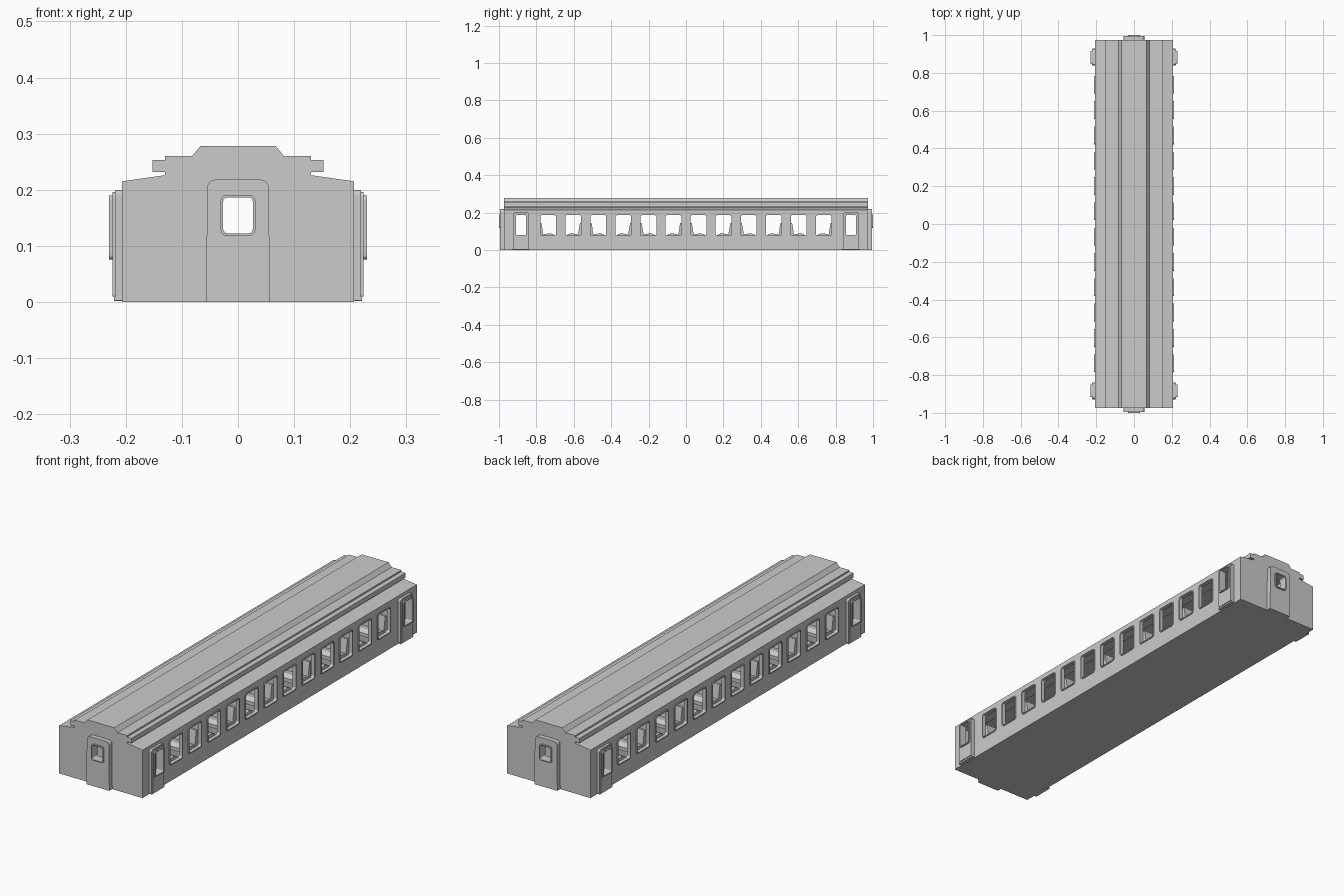
import bpy, bmesh, math

if "Cube" in bpy.data.objects:
    bpy.data.objects.remove(bpy.data.objects["Cube"])

mat = bpy.data.materials.new("plain_grey")
mat.diffuse_color = (0.6, 0.6, 0.6, 1)
mat.use_nodes = True
mat.node_tree.nodes["Principled BSDF"].inputs["Base Color"].default_value = mat.diffuse_color


def rrect(u0, u1, v0, v1, r, bottom_r=None, n=4):
    """Rounded rectangle outline, counter-clockwise."""
    rb = r if bottom_r is None else bottom_r
    pts = []
    for cx, cy, rr, a0 in ((u1 - rb, v0 + rb, rb, -90), (u1 - r, v1 - r, r, 0),
                           (u0 + r, v1 - r, r, 90), (u0 + rb, v0 + rb, rb, 180)):
        for i in range(n + 1):
            a = math.radians(a0 + 90 * i / n)
            pts.append((cx + rr * math.cos(a), cy + rr * math.sin(a)))
    return pts


def add_prism(bm, axis, a, b, outer, inner=None):
    """Extrude an outline from a to b along x or y; an inner outline makes a ring."""
    def ring(w, pts):
        return [bm.verts.new((w, u, v) if axis == "x" else (u, w, v)) for u, v in pts]

    def bridge(p, q):
        n = len(p)
        for i in range(n):
            j = (i + 1) % n
            bm.faces.new((p[i], p[j], q[j], q[i]))
    oa, ob = ring(a, outer), ring(b, outer)
    bridge(oa, ob)
    if inner:
        ia, ib = ring(a, inner), ring(b, inner)
        bridge(ia, ib)
        bridge(oa, ia)
        bridge(ob, ib)
    else:
        bm.faces.new(oa)
        bm.faces.new(ob)


def finish(name, bm):
    bmesh.ops.remove_doubles(bm, verts=bm.verts, dist=1e-5)
    bmesh.ops.recalc_face_normals(bm, faces=bm.faces)
    me = bpy.data.meshes.new(name)
    bm.to_mesh(me)
    bm.free()
    me.materials.append(mat)
    ob = bpy.data.objects.new(name, me)
    bpy.context.collection.objects.link(ob)
    return ob


def prism(name, *args):
    bm = bmesh.new()
    add_prism(bm, *args)
    return finish(name, bm)


def mirrored(half):
    return half + [(-x, z) for x, z in reversed(half)]


WINDOWS = [-0.737 + 0.134 * i for i in range(12)]
DOOR_Y = 0.883

# body with stepped clerestory roof
body = prism("carriage_body", "y", -0.973, 0.973, mirrored([
    (0.207, 0), (0.207, 0.215), (0.13, 0.226), (0.13, 0.232), (0.152, 0.232),
    (0.152, 0.253), (0.13, 0.253), (0.13, 0.26), (0.082, 0.26), (0.067, 0.278)]))

# hollow interior
cavity = prism("interior_cutter", "y", -0.96, 0.96, mirrored([
    (0.195, 0.012), (0.195, 0.206), (0.12, 0.216), (0.11, 0.245), (0.07, 0.25)]))

# openings for side windows, side doors and end doors
side_bm = bmesh.new()
for y in WINDOWS:
    add_prism(side_bm, "x", -0.3, 0.3, rrect(y - 0.043, y + 0.043, 0.076, 0.187, 0.008))
for y in (-DOOR_Y, DOOR_Y):
    add_prism(side_bm, "x", -0.3, 0.3, rrect(y - 0.027, y + 0.027, 0.08, 0.187, 0.005))
sides = finish("side_window_cutter", side_bm)
ends = prism("end_window_cutter", "y", -1.2, 1.2, rrect(-0.027, 0.027, 0.122, 0.187, 0.008))

bpy.context.view_layer.objects.active = body
for cutter in (cavity, sides, ends):
    m = body.modifiers.new("cut", "BOOLEAN")
    m.operation = "DIFFERENCE"
    m.solver = "EXACT"
    m.object = cutter
    bpy.ops.object.modifier_apply(modifier=m.name)
    bpy.data.objects.remove(cutter)

for s, side in ((1, "right"), (-1, "left")):
    # thin raised window frames
    for i, y in enumerate(WINDOWS):
        prism(f"window_frame_{side}_{i + 1}", "x", s * 0.194, s * 0.211,
              rrect(y - 0.047, y + 0.047, 0.072, 0.191, 0.011),
              rrect(y - 0.042, y + 0.042, 0.077, 0.186, 0.008))
    for d, end in ((-1, "front"), (1, "back")):
        y = d * DOOR_Y
        hole = rrect(y - 0.0265, y + 0.0265, 0.0805, 0.1865, 0.005)
        # side door, its raised leaf, window frame and step
        prism(f"side_door_surround_{side}_{end}", "x", s * 0.2, s * 0.219,
              rrect(y - 0.043, y + 0.043, 0.006, 0.2, 0.01, 0.002), hole)
        prism(f"side_door_leaf_{side}_{end}", "x", s * 0.21, s * 0.2235,
              rrect(y - 0.04, y + 0.04, 0.01, 0.196, 0.01, 0.002), hole)
        prism(f"side_door_window_frame_{side}_{end}", "x", s * 0.215, s * 0.23,
              rrect(y - 0.033, y + 0.033, 0.076, 0.19, 0.008), hole)
        prism(f"side_door_step_{side}_{end}", "x", s * 0.2, s * 0.221,
              rrect(y - 0.045, y + 0.045, 0.002, 0.009, 0.001))

# end doors with raised window frames
for d, end in ((-1, "front"), (1, "back")):
    hole = rrect(-0.0265, 0.0265, 0.1225, 0.1865, 0.008)
    outline = [(x * (1.03 if z < 0.01 else 1), z)
               for x, z in rrect(-0.055, 0.055, 0.0, 0.218, 0.015, 0.001)]
    prism(f"end_door_{end}", "y", d * 0.965, d * 0.994, outline, hole)
    prism(f"end_door_window_frame_{end}", "y", d * 0.99, d * 1.0,
          rrect(-0.031, 0.031, 0.118, 0.191, 0.011), hole)

# benches: odd windows face the back, even windows face the front
for i, y in enumerate(WINDOWS):
    f = 1 if i % 2 == 0 else -1
    shape = [(-0.048, 0.012), (0.018, 0.012), (0.022, 0.06), (0.034, 0.064), (0.034, 0.08),
             (0.012, 0.09), (-0.026, 0.083), (-0.036, 0.145), (-0.046, 0.145)]
    for s, side in ((1, "right"), (-1, "left")):
        prism(f"seat_{side}_{i + 1}", "x", s * 0.055, s * 0.19,
              [(y + f * u, z) for u, z in shape])
